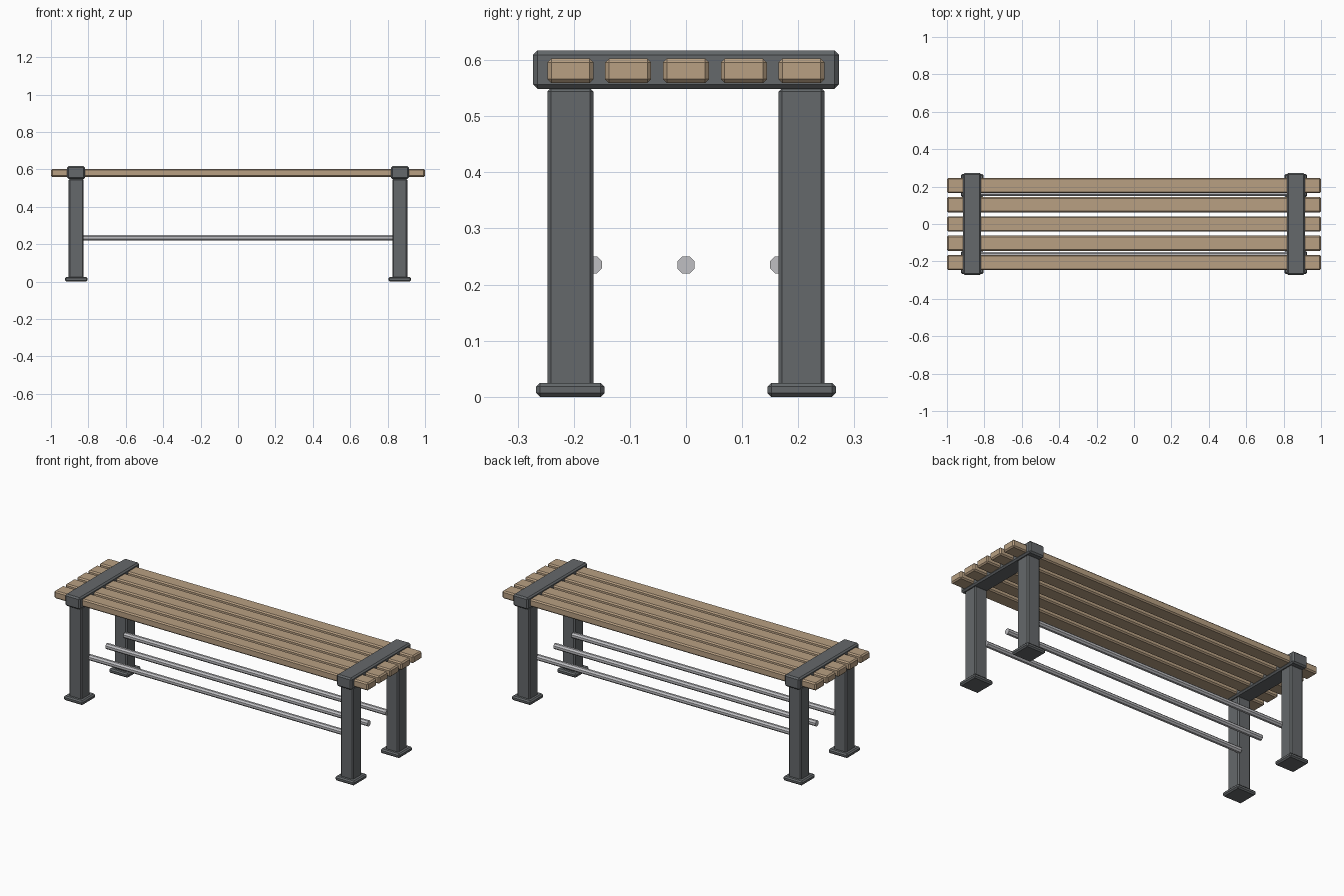
import bpy
import bmesh
from math import pi
from mathutils import Matrix

cube = bpy.data.objects.get("Cube")
if cube:
    bpy.data.objects.remove(cube, do_unlink=True)


def material(name, color):
    mat = bpy.data.materials.new(name)
    mat.use_nodes = True
    mat.diffuse_color = (*color, 1)
    mat.node_tree.nodes["Principled BSDF"].inputs["Base Color"].default_value = (*color, 1)
    return mat


wood = material("tan wood", (0.48, 0.35, 0.225))
iron = material("dark grey metal", (0.13, 0.14, 0.147))
steel = material("light steel", (0.52, 0.52, 0.54))


def finish(name, bm, mat):
    mesh = bpy.data.meshes.new(name)
    bm.to_mesh(mesh)
    bm.free()
    mesh.materials.append(mat)
    obj = bpy.data.objects.new(name, mesh)
    bpy.context.collection.objects.link(obj)
    return obj


def block(name, center, size, bevel, mat):
    """Box with flat chamfered edges."""
    bm = bmesh.new()
    bmesh.ops.create_cube(bm, size=1)
    bmesh.ops.scale(bm, vec=size, verts=bm.verts)
    bmesh.ops.bevel(bm, geom=bm.edges[:], offset=bevel, segments=1,
                    affect='EDGES', profile=0.5)
    bmesh.ops.translate(bm, vec=center, verts=bm.verts)
    return finish(name, bm, mat)


def rod(name, y, z, length, radius):
    """Eight-sided rod lying along x."""
    bm = bmesh.new()
    bmesh.ops.create_cone(bm, cap_ends=True, segments=8, radius1=radius,
                          radius2=radius, depth=length)
    turn = Matrix.Rotation(pi / 2, 4, 'Y') @ Matrix.Rotation(pi / 8, 4, 'Z')
    bmesh.ops.transform(bm, matrix=turn, verts=bm.verts)
    bmesh.ops.translate(bm, vec=(0, y, z), verts=bm.verts)
    return finish(name, bm, steel)


# Seat slats
for i in range(-2, 3):
    block(f"seat_slat_{i + 3}", (0, i * 0.103, 0.581), (2, 0.082, 0.044), 0.007, wood)

# End frames: clamp bar, two legs and two feet on each side
for side, x in (("right", -0.865), ("left", 0.865)):
    block(f"{side}_clamp_bar", (x, 0, 0.583), (0.096, 0.546, 0.068), 0.008, iron)
    for end, y in (("front", -0.206), ("back", 0.206)):
        block(f"{end}_{side}_leg", (x, y, 0.281), (0.08, 0.082, 0.538), 0.006, iron)
        block(f"{end}_{side}_foot", (x, y, 0.0125), (0.122, 0.122, 0.025), 0.007, iron)

# Lower rods
for name, y in (("front", -0.165), ("middle", 0), ("back", 0.165)):
    rod(f"{name}_rod", y, 0.235, 1.67, 0.0165)
